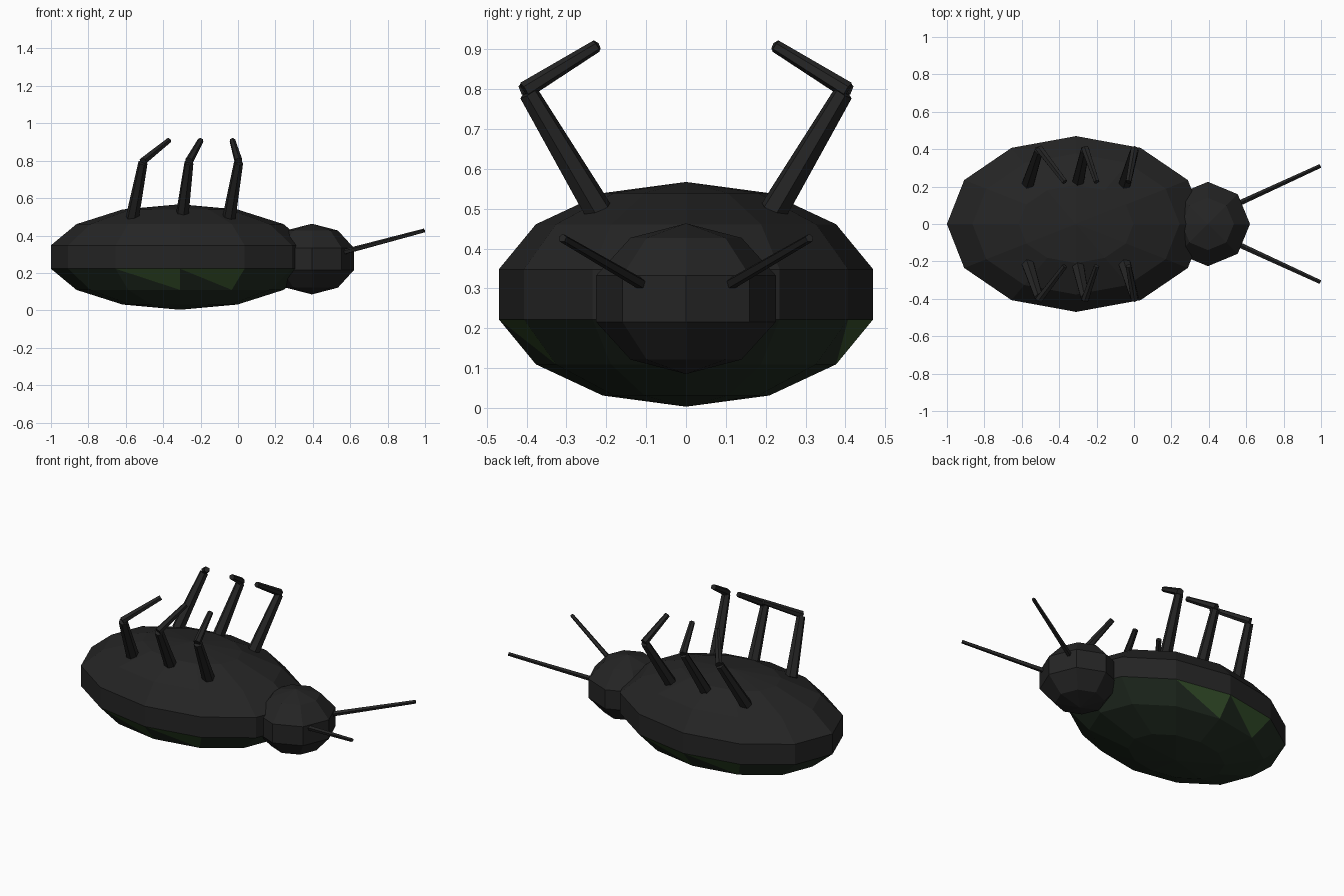
import bpy, bmesh, math
from mathutils import Vector, Matrix

if "Cube" in bpy.data.objects:
    bpy.data.objects.remove(bpy.data.objects["Cube"])


def material(name, rgb):
    m = bpy.data.materials.new(name)
    m.diffuse_color = (*rgb, 1)
    m.use_nodes = True
    m.node_tree.nodes["Principled BSDF"].inputs["Base Color"].default_value = m.diffuse_color
    return m


BLACK = material("shell black", (0.018, 0.018, 0.018))
DARK = material("dark green", (0.016, 0.026, 0.016))
GREEN = material("moss green", (0.038, 0.085, 0.025))


def finish(name, bm, mats):
    me = bpy.data.meshes.new(name)
    bm.to_mesh(me)
    bm.free()
    for m in mats:
        me.materials.append(m)
    ob = bpy.data.objects.new(name, me)
    bpy.context.collection.objects.link(ob)
    return ob


def ellipsoid(segments, rings, radii, centre):
    bm = bmesh.new()
    bmesh.ops.create_uvsphere(bm, u_segments=segments, v_segments=rings, radius=1,
                              matrix=Matrix.Translation(centre) @ Matrix.Diagonal((*radii, 1)))
    return bm


def rod(bm, a, b, r1, r2, sides=6):
    """Tapered rod from a to b."""
    a, b = Vector(a), Vector(b)
    d = b - a
    mat = Matrix.Translation((a + b) / 2) @ d.to_track_quat('Z', 'Y').to_matrix().to_4x4()
    bmesh.ops.create_cone(bm, cap_ends=True, segments=sides, radius1=r1, radius2=r2,
                          depth=d.length, matrix=mat)


# Body: faceted ellipsoid, green underside
CX, RX, RY, RZ, CZ = -0.31, 0.708, 0.482, 0.282, 0.285
bm = ellipsoid(12, 7, (RX, RY, RZ), (CX, 0, CZ))


def angle(co):
    return math.atan2(co.y / RY, (co.x - CX) / RX)


# Underside is dark green; four flank triangles of its top band are brighter
for f in list(bm.faces):
    c = f.calc_center_median()
    if c.z > CZ - 0.03:
        continue
    f.material_index = 1
    if c.z > 0.13 and abs(math.sin(angle(c))) > 0.9:
        mid = angle(c)
        start = next(v for v in f.verts if v.co.z > c.z and angle(v.co) < mid)
        end = next(v for v in f.verts if v.co.z < c.z and angle(v.co) > mid)
        new, _ = bmesh.utils.face_split(f, start, end)
        for t in (f, new):
            if sum(v.co.z > 0.18 for v in t.verts) == 2:
                t.material_index = 2
finish("body", bm, [BLACK, DARK, GREEN])

# Head
finish("head", ellipsoid(8, 5, (0.237, 0.237, 0.189), (0.395, 0, 0.274)), [BLACK])

# Legs in the air: base x, knee x, tip x
LEGS = {"rear": (-0.565, -0.508, -0.37),
        "middle": (-0.30, -0.262, -0.20),
        "front": (-0.048, 0.003, -0.03)}
for side, s in (("left", 1), ("right", -1)):
    for name, (x0, x1, x2) in LEGS.items():
        bm = bmesh.new()
        rod(bm, (x0, s * 0.22, 0.495), (x1, s * 0.395, 0.79), 0.036, 0.025)
        rod(bm, (x1, s * 0.405, 0.797), (x2, s * 0.225, 0.908), 0.022, 0.016)
        finish(f"{name}_{side}_leg", bm, [BLACK])
    # Antenna
    bm = bmesh.new()
    rod(bm, (0.56, s * 0.11, 0.31), (0.995, s * 0.31, 0.426), 0.015, 0.011, 5)
    finish(f"{side}_antenna", bm, [BLACK])
